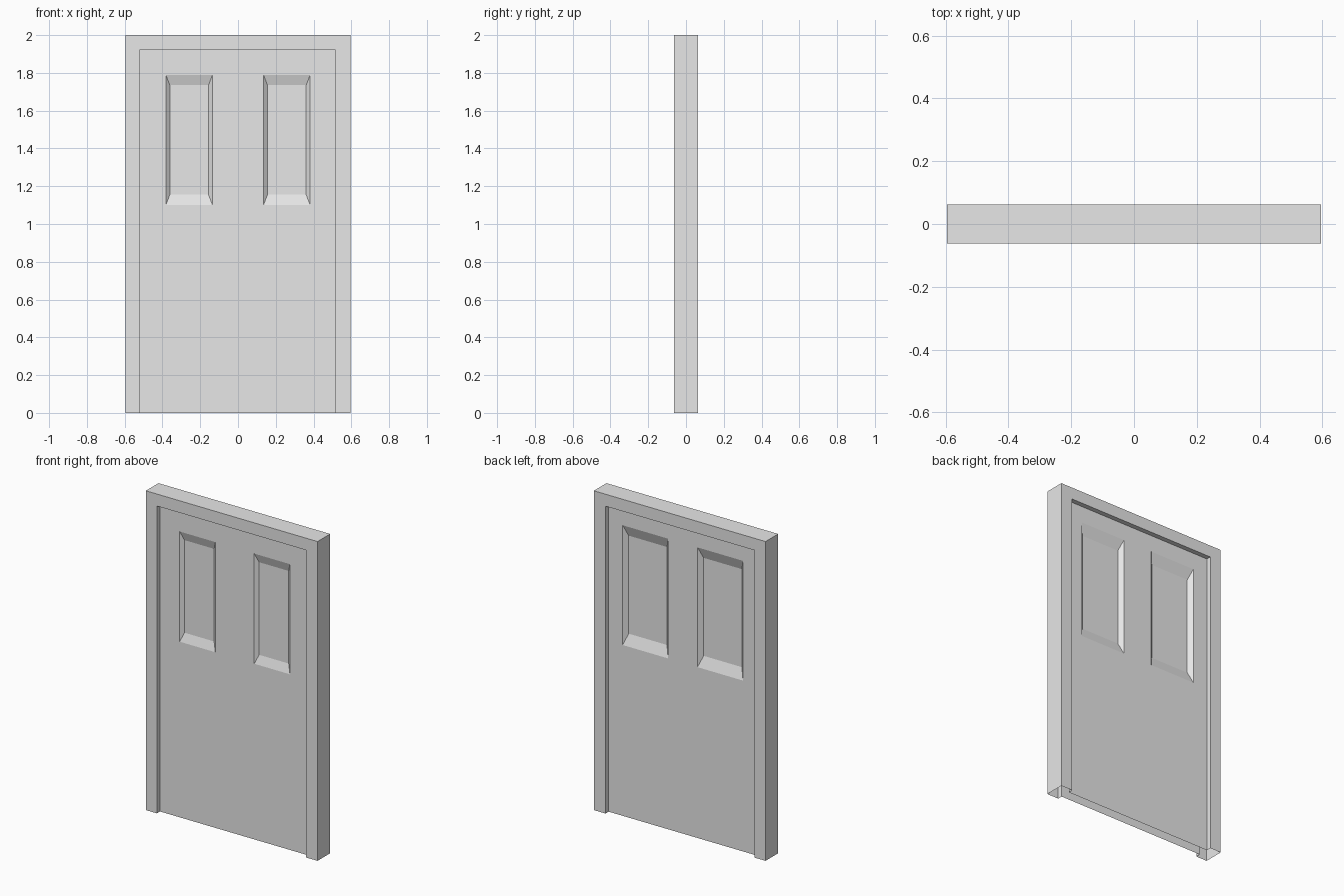
import bpy
import bmesh

cube = bpy.data.objects.get("Cube")
if cube:
    bpy.data.objects.remove(cube, do_unlink=True)

# One plain grey for the whole model
grey = bpy.data.materials.new("light grey")
grey.use_nodes = True
color = (0.8, 0.8, 0.8, 1)
grey.diffuse_color = color
grey.node_tree.nodes["Principled BSDF"].inputs["Base Color"].default_value = color

# Rectangles are (left, right, bottom, top)
OUTER = (-0.595, 0.595, 0, 2)
OPENING = (-0.518, 0.514, 0, 1.925)
HALF_DEPTH = 0.0625
DOOR_Y = 0.032


def corners(rect, y):
    x0, x1, z0, z1 = rect
    return [(x0, y, z0), (x1, y, z0), (x1, y, z1), (x0, y, z1)]


def shrink(rect, dx, dz):
    x0, x1, z0, z1 = rect
    return (x0 + dx, x1 - dx, z0 + dz, z1 - dz)


def add_face(bm, points, flip):
    if flip:
        points = points[::-1]
    bm.faces.new([bm.verts.new(p) for p in points])


def ring(bm, outer, y_outer, inner, y_inner, flip, bottom=True):
    """Four faces joining two rectangles; the bottom one is optional."""
    a, b = corners(outer, y_outer), corners(inner, y_inner)
    for i in range(0 if bottom else 1, 4):
        j = (i + 1) % 4
        add_face(bm, [a[i], a[j], b[j], b[i]], flip)


def make_object(name, bm):
    bmesh.ops.remove_doubles(bm, verts=bm.verts, dist=0.0001)
    mesh = bpy.data.meshes.new(name)
    bm.to_mesh(mesh)
    bm.free()
    mesh.materials.append(grey)
    bpy.context.collection.objects.link(bpy.data.objects.new(name, mesh))


# Door frame: hollow shell, open underneath, with a reveal on both sides
bm = bmesh.new()
ring(bm, OUTER, -HALF_DEPTH, OUTER, HALF_DEPTH, True, bottom=False)
for side in (-1, 1):
    face_y, flip = side * HALF_DEPTH, side > 0
    ring(bm, OUTER, face_y, OPENING, face_y, flip, bottom=False)
    ring(bm, OPENING, face_y, OPENING, side * DOOR_Y, flip, bottom=False)
make_object("door_frame", bm)

# Door leaf: each half of each side surrounds one sunken bevelled panel
PANELS = {
    -1: ((0.135, 0.382, 1.10, 1.79), 0.021, 0.055, 0.018),
    1: ((0.102, 0.417, 1.07, 1.82), 0.025, 0.068, 0.025),
}
bm = bmesh.new()
left, right, low, high = OPENING
for side, (panel, bevel_x, bevel_z, sink) in PANELS.items():
    y, flip = side * DOOR_Y, side > 0
    px0, px1, pz0, pz1 = panel
    halves = (
        ((left, 0, low, high), (-px1, -px0, pz0, pz1)),
        ((0, right, low, high), panel),
    )
    for half, hole in halves:
        floor = shrink(hole, bevel_x, bevel_z)
        floor_y = y - side * sink
        ring(bm, half, y, hole, y, flip)
        ring(bm, hole, y, floor, floor_y, flip)
        add_face(bm, corners(floor, floor_y), flip)
make_object("door_leaf", bm)
